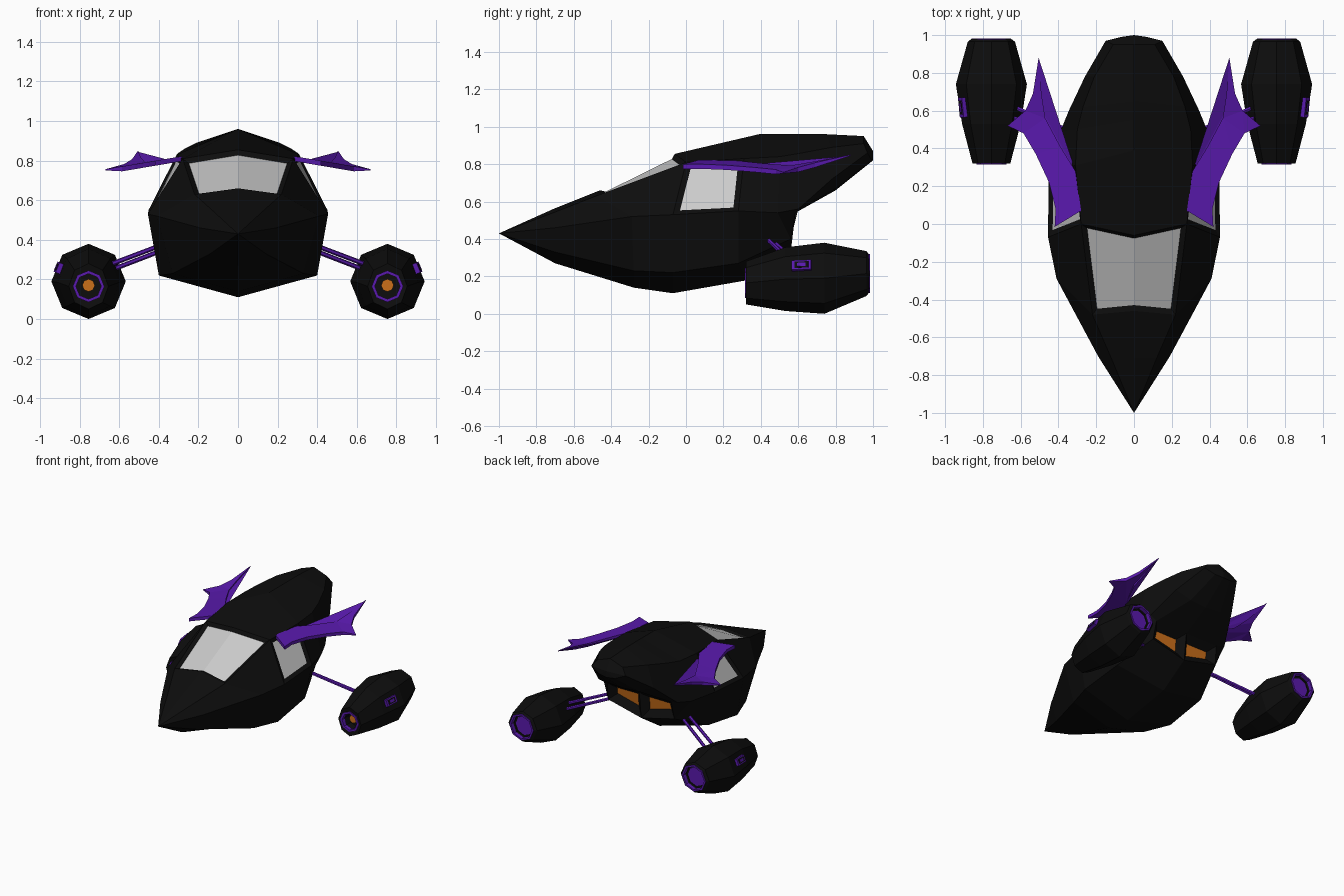
import bpy, bmesh, math
from mathutils import Vector, Matrix

if "Cube" in bpy.data.objects:
    bpy.data.objects.remove(bpy.data.objects["Cube"])


def material(name, rgb):
    m = bpy.data.materials.new(name)
    m.diffuse_color = (*rgb, 1)
    m.use_nodes = True
    m.node_tree.nodes["Principled BSDF"].inputs["Base Color"].default_value = m.diffuse_color
    return m


BLACK = material("black_paint", (0.004, 0.004, 0.004))
PURPLE = material("purple_trim", (0.10, 0.01, 0.42))
ORANGE = material("orange_glow", (0.60, 0.16, 0.01))


def finish(bm, name, mat=None, mirror=False):
    me = bpy.data.meshes.new(name)
    bm.to_mesh(me)
    bm.free()
    ob = bpy.data.objects.new(name, me)
    bpy.context.collection.objects.link(ob)
    if mat:
        me.materials.append(mat)
    if mirror:
        ob.modifiers.new("mirror", 'MIRROR')
    return ob


def loft(rings, closed=False):
    """Skin closed rings; a ring of one point makes a tip. Returns faces by (ring, side)."""
    bm = bmesh.new()
    vs = [[bm.verts.new(p) for p in r] for r in rings]
    n = max(len(r) for r in rings)
    faces = {}
    pairs = [(i, (i + 1) % len(vs)) for i in range(len(vs) - (0 if closed else 1))]
    for i, k in pairs:
        a, b = vs[i], vs[k]
        for j in range(n):
            q = [a[j % len(a)], a[(j + 1) % len(a)], b[(j + 1) % len(b)], b[j % len(b)]]
            faces[i, j] = bm.faces.new(list(dict.fromkeys(q)))
    bmesh.ops.recalc_face_normals(bm, faces=bm.faces)
    return bm, faces


# Hull half sections: top(y,z) shoulder(x,y,z) side(x,y,z) low(x,y,z) bottom(y,z)
SECTIONS = [
    (-.71, .56, .12, -.71, .54, .19, -.70, .46, .14, -.70, .33, -.70, .27),
    (-.46, .66, .22, -.48, .63, .41, -.29, .52, .33, -.28, .23, -.28, .14),
    (-.06, .855, .28, .00, .81, .455, -.07, .53, .40, -.07, .22, -.07, .11),
    (.39, .96, .31, .31, .83, .452, .28, .55, .39, .28, .27, .33, .18),
    (.55, .96, .30, .50, .84, .39, .49, .54, .29, .56, .40, .56, .33),
    (.65, .96, .27, .62, .86, .345, .60, .56, .28, .585, .54, .585, .54),
    (.75, .96, .21, .78, .89, .26, .78, .72, .14, .80, .67, .80, .66),
    (.95, .95, .11, .95, .91, .15, .97, .86, .07, .99, .825, 1.0, .82),
]


def hull_ring(s):
    half = [s[2:5], s[5:8], s[8:11]]
    left = [(-x, y, z) for x, y, z in reversed(half)]
    return [(0, *s[:2]), *half, (0, *s[11:]), *left]


bm, f = loft([[(0, -1, .43)]] + [hull_ring(s) for s in SECTIONS] + [[(0, 1, .87)]])


def panel(keys, name, thickness, depth, mat=None):
    """Recess hull faces and make them a separate panel."""
    fs = [f[k] for k in keys]
    bmesh.ops.inset_region(bm, faces=fs, thickness=thickness, depth=-depth, use_even_offset=True)
    pb = bmesh.new()
    for face in fs:
        pb.faces.new([pb.verts.new(v.co) for v in face.verts])
    bmesh.ops.remove_doubles(pb, verts=pb.verts, dist=1e-5)
    bmesh.ops.delete(bm, geom=fs, context='FACES_ONLY')
    finish(pb, name, mat)


panel([(2, 0), (2, 7)], "windshield", .025, .018)
for key, side in ((1, "right"), (6, "left")):
    panel([(3, key)], side + "_side_window", .03, .012)
for key, side in ((3, "right"), (4, "left")):
    panel([(5, key)], side + "_rear_glow_panel", .05, .05, ORANGE)
finish(bm, "hull", BLACK)

# Swept wings with forked tips
OUTLINE = [(.28, .07), (.31, .28), (.39, .41), (.47, .56), (.49, .69), (.505, .88),
           (.535, .69), (.575, .60), (.67, .52), (.585, .48), (.52, .37), (.45, .22),
           (.415, .08), (.42, -.015)]
bm = bmesh.new()
top, low = [], []
for x, y in OUTLINE:
    z = .823 - .17 * (x - .28) + .2 * max(0, y - .55)
    t = .006 if (x, y) in (OUTLINE[5], OUTLINE[8]) else .025
    top.append(bm.verts.new((x, y, z)))
    low.append(bm.verts.new((x, y, z - t)))
bm.faces.new(top)
bm.faces.new(low[::-1])
for i in range(len(top)):
    k = (i + 1) % len(top)
    bm.faces.new((top[i], low[i], low[k], top[k]))
bmesh.ops.triangulate(bm, faces=[x for x in bm.faces if len(x.verts) > 4])
bmesh.ops.recalc_face_normals(bm, faces=bm.faces)
finish(bm, "wings", PURPLE, True)

# Engine pods: eight-sided lofts along y
PX = .755


def octagon(y, rx, rz, zc):
    return [(PX + rx * math.cos(a), y, zc + rz * math.sin(a))
            for a in (i * math.pi / 4 for i in range(8))]


pod = [[(PX, .40, .165)], octagon(.40, .065, .065, .165), octagon(.325, .075, .08, .165),
       octagon(.32, .10, .115, .165), octagon(.53, .155, .17, .185),
       octagon(.74, .188, .19, .19), octagon(.965, .125, .12, .215),
       octagon(.98, .105, .10, .215), octagon(.94, .09, .09, .215), [(PX, .94, .215)]]
finish(loft(pod)[0], "engine_pods", BLACK, True)


def ring(name, y, r, w, z, depth):
    rings = [octagon(y, r, r, z), octagon(y + depth, r, r, z),
             octagon(y + depth, r - w, r - w, z), octagon(y, r - w, r - w, z)]
    finish(loft(rings, True)[0], name, PURPLE, True)


ring("intake_rings", .316, .08, .016, .165, .03)
ring("exhaust_rings", .955, .105, .014, .215, .028)


def plug(name, y0, y1, r, z, mat):
    bm, _ = loft([[(PX, y0, z)], octagon(y0, r, r, z), octagon(y1, r, r, z), [(PX, y1, z)]])
    finish(bm, name, mat, True)


plug("intake_glow", .36, .41, .032, .17, ORANGE)
plug("exhaust_discs", .93, .945, .075, .215, PURPLE)


# Vents on the outer faces of the pods
def vent(name, size, out, mat):
    bm = bmesh.new()
    bmesh.ops.create_cube(bm, size=1)
    m = (Matrix.Translation((.903, .618, .257)) @ Matrix.Rotation(math.radians(-22.5), 4, 'Y')
         @ Matrix.Rotation(math.radians(-6), 4, 'Z')
         @ Matrix.Translation((out, 0, 0)) @ Matrix.Diagonal((*size, 1)))
    bmesh.ops.transform(bm, matrix=m, verts=bm.verts)
    finish(bm, name, mat, True)


vent("vent_frames", (.03, .105, .054), 0, PURPLE)
vent("vent_recesses", (.03, .075, .036), .002, BLACK)
vent("vent_cores", (.03, .045, .02), .004, PURPLE)


# Struts between hull and pods
def strut(name, a, b, r=.012):
    a, b = Vector(a), Vector(b)
    bm = bmesh.new()
    bmesh.ops.create_cone(bm, cap_ends=True, segments=6, radius1=r, radius2=r, depth=(b - a).length)
    rot = (b - a).to_track_quat('Z', 'Y').to_matrix().to_4x4()
    bmesh.ops.transform(bm, matrix=Matrix.Translation((a + b) / 2) @ rot, verts=bm.verts)
    finish(bm, name, PURPLE, True)


strut("front_struts", (.33, .44, .395), (.66, .57, .27))
strut("rear_struts", (.31, .48, .375), (.66, .63, .24))
